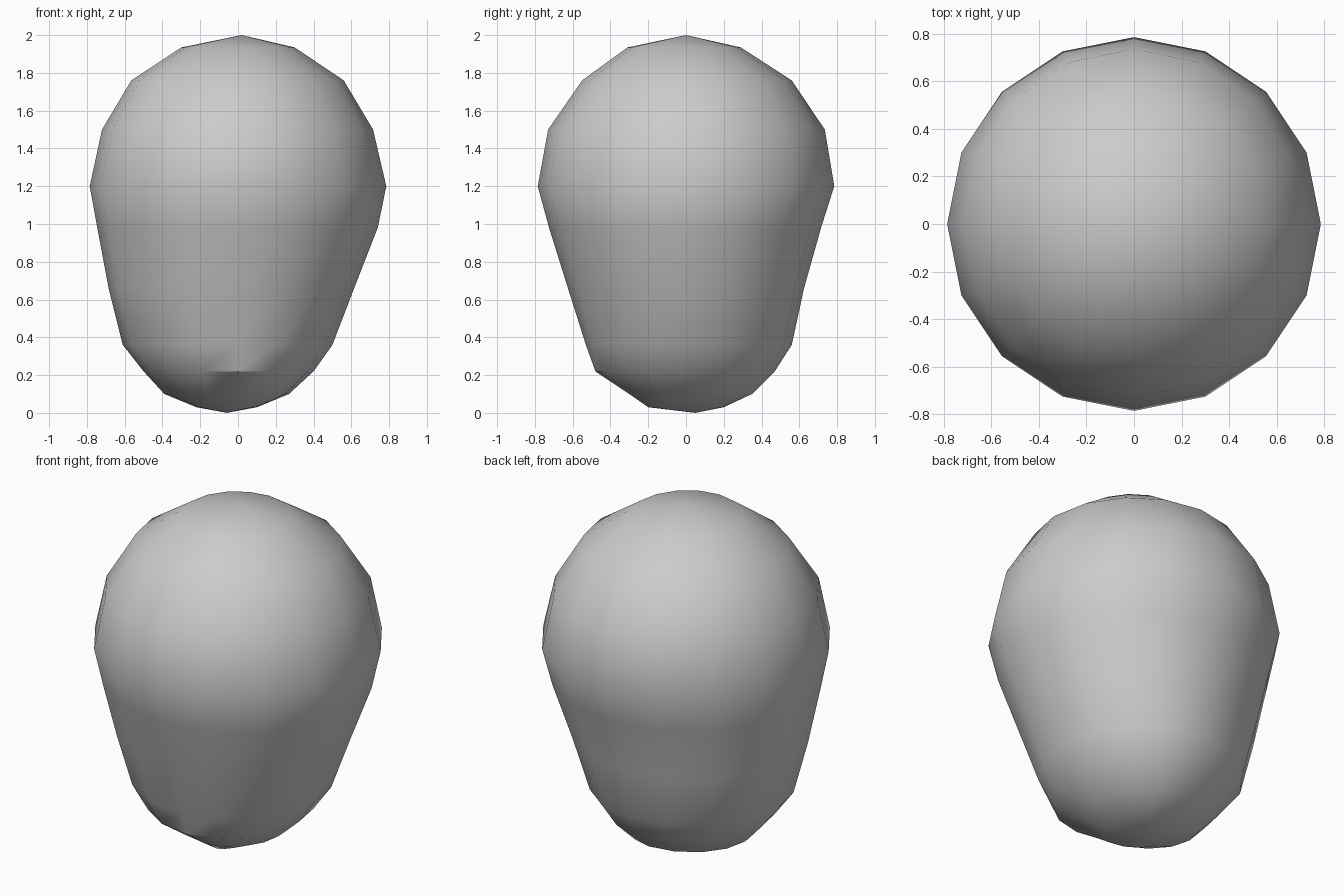
import bpy, bmesh, math

if "Cube" in bpy.data.objects:
    bpy.data.objects.remove(bpy.data.objects["Cube"])

SIDES = 16
# Ring profile: height, reach to -x, +x, -y, +y
RINGS = [
    (0.03, 0.22, 0.10, 0.20, 0.20),
    (0.10, 0.39, 0.27, 0.30, 0.35),
    (0.22, 0.50, 0.40, 0.48, 0.47),
    (0.36, 0.61, 0.50, 0.53, 0.56),
    (0.66, 0.685, 0.615, 0.625, 0.625),
    (0.98, 0.745, 0.74, 0.725, 0.715),
    (1.20, 0.785, 0.785, 0.785, 0.785),
    (1.50, 0.72, 0.715, 0.73, 0.735),
    (1.76, 0.565, 0.56, 0.55, 0.56),
    (1.935, 0.30, 0.30, 0.31, 0.29),
]

bm = bmesh.new()
loops = []
for z, left, right, front, back in RINGS:
    loop = []
    for i in range(SIDES):
        a = 2 * math.pi * i / SIDES
        c, s = math.cos(a), math.sin(a)
        loop.append(bm.verts.new((c * (right if c > 0 else left),
                                  s * (back if s > 0 else front), z)))
    loops.append(loop)

# Side faces, then the fans closing both ends
bottom = bm.verts.new((-0.06, 0.05, 0))
top = bm.verts.new((0.02, 0, 2))
for i in range(SIDES):
    j = (i + 1) % SIDES
    for lo, hi in zip(loops, loops[1:]):
        bm.faces.new((lo[i], lo[j], hi[j], hi[i]))
    bm.faces.new((bottom, loops[0][j], loops[0][i]))
    bm.faces.new((top, loops[-1][i], loops[-1][j]))

mesh = bpy.data.meshes.new("boulder")
bm.to_mesh(mesh)
bm.free()
boulder = bpy.data.objects.new("boulder", mesh)
bpy.context.collection.objects.link(boulder)

# Plain grey surface
grey = bpy.data.materials.new("stone grey")
grey.diffuse_color = (0.6, 0.6, 0.6, 1)
grey.use_nodes = True
grey.node_tree.nodes["Principled BSDF"].inputs["Base Color"].default_value = grey.diffuse_color
mesh.materials.append(grey)

bpy.context.view_layer.objects.active = boulder
boulder.select_set(True)
bpy.ops.object.shade_smooth_by_angle(angle=math.radians(30))
